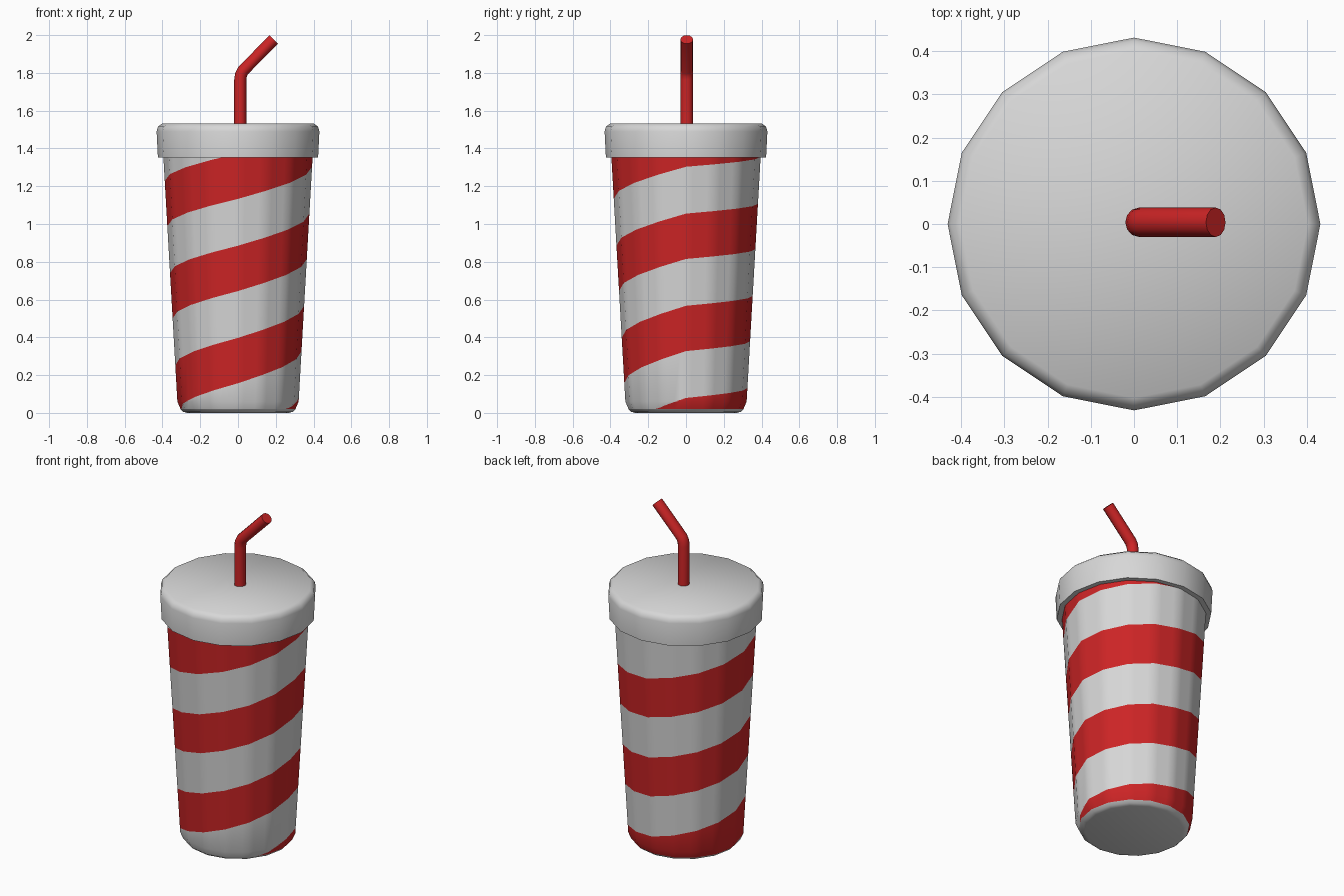
import bpy, bmesh, math
from mathutils import Vector

if "Cube" in bpy.data.objects:
    bpy.data.objects.remove(bpy.data.objects["Cube"])

N, SUB = 16, 4                       # cup facets, columns per facet


def material(name, rgb):
    m = bpy.data.materials.new(name)
    m.diffuse_color = (*rgb, 1)
    m.use_nodes = True
    m.node_tree.nodes["Principled BSDF"].inputs["Base Color"].default_value = m.diffuse_color
    return m


GREY = material("pale_grey", (0.68, 0.68, 0.68))
RED = material("red", (0.61, 0.018, 0.019))


def finish(bm, name, mats, angle=40):
    bmesh.ops.remove_doubles(bm, verts=bm.verts, dist=1e-5)
    bmesh.ops.recalc_face_normals(bm, faces=bm.faces)
    me = bpy.data.meshes.new(name)
    bm.to_mesh(me)
    bm.free()
    ob = bpy.data.objects.new(name, me)
    bpy.context.collection.objects.link(ob)
    for m in mats:
        me.materials.append(m)
    bpy.ops.object.select_all(action='DESELECT')
    ob.select_set(True)
    bpy.context.view_layer.objects.active = ob
    bpy.ops.object.shade_smooth_by_angle(angle=math.radians(angle))
    return ob


def skin(bm, rings, closed=False):
    rings = [[bm.verts.new(p) for p in r] for r in rings]
    n = len(rings[0])
    for a, b in zip(rings, rings[1:]):
        for i in range(n):
            j = (i + 1) % n
            bm.faces.new((a[i], a[j], b[j], b[i]))
    bm.faces.new(rings[0])
    bm.faces.new(rings[-1])


def ring(r, z, n=N):
    return [(r * math.cos(2 * math.pi * i / n), r * math.sin(2 * math.pi * i / n), z)
            for i in range(n)]


# --- cup wall with spiral stripes cut into it ---
PROFILE = [(0.02, 0.304), (0.06, 0.321), (1.37, 0.396)]   # z, radius
PERIOD, WIDTH = 0.488, 0.24
RISE = [0, 0.17, 0.222, 0.343, PERIOD]   # stripe climb per quarter turn from the front


def radius(z):
    for (z0, r0), (z1, r1) in zip(PROFILE, PROFILE[1:]):
        if z <= z1 + 1e-9:
            return r0 + (r1 - r0) * (z - z0) / (z1 - z0)
    return PROFILE[-1][1]


def point(i, z):
    f, s = divmod(i, SUB)
    a0 = 2 * math.pi * f / N - math.pi / 2
    a1 = a0 + 2 * math.pi / N
    a = Vector((math.cos(a0), math.sin(a0), 0))
    b = Vector((math.cos(a1), math.sin(a1), 0))
    p = a.lerp(b, s / SUB) * radius(z)
    p.z = z
    return p


def climb(i):
    q = 4 * i / (N * SUB)
    k = min(int(q), 3)
    return RISE[k] + (RISE[k + 1] - RISE[k]) * (q - k)


def levels(i, lo, hi):
    out = [lo]
    for k in range(-3, 4):
        z = 0.645 + k * PERIOD + climb(i)
        out += [z, z + WIDTH]
    return [min(max(z, lo), hi) for z in out + [hi]]


bm = bmesh.new()
for i in range(N * SUB):
    for lo, hi in ((0.02, 0.06), (0.06, 1.37)):
        la, lb = levels(i, lo, hi), levels(i + 1, lo, hi)
        for k in range(len(la) - 1):
            pts = []
            for p in (point(i, la[k]), point(i + 1, lb[k]),
                      point(i + 1, lb[k + 1]), point(i, la[k + 1])):
                if all((p - q).length > 1e-5 for q in pts):
                    pts.append(p)
            if len(pts) > 2:
                f = bm.faces.new([bm.verts.new(p) for p in pts])
                f.material_index = k % 2
finish(bm, "cup_wall", [GREY, RED], 50)

# --- cup base ---
bm = bmesh.new()
skin(bm, [ring(0.27, 0), ring(0.29, 0.006), ring(0.304, 0.02)])
finish(bm, "cup_base", [GREY], 50)

# --- lid ---
bm = bmesh.new()
skin(bm, [ring(0.39, 1.352), ring(0.424, 1.352), ring(0.431, 1.49),
          ring(0.424, 1.515), ring(0.402, 1.532)])
finish(bm, "lid", [GREY], 50)

# --- bent straw ---
path = [(0.012, 1.50, 0), (0.012, 1.765, 0), (0.016, 1.79, 15),
        (0.027, 1.812, 32), (0.189, 1.977, 45)]           # x, z, lean
bm = bmesh.new()
rings = []
for x, z, lean in path:
    t = math.radians(lean)
    rings.append([(x + 0.032 * math.cos(a) * math.cos(t),
                   0.004 + 0.034 * math.sin(a),
                   z - 0.032 * math.cos(a) * math.sin(t))
                  for a in (2 * math.pi * i / 12 for i in range(12))])
skin(bm, rings)
finish(bm, "straw", [RED], 50)
